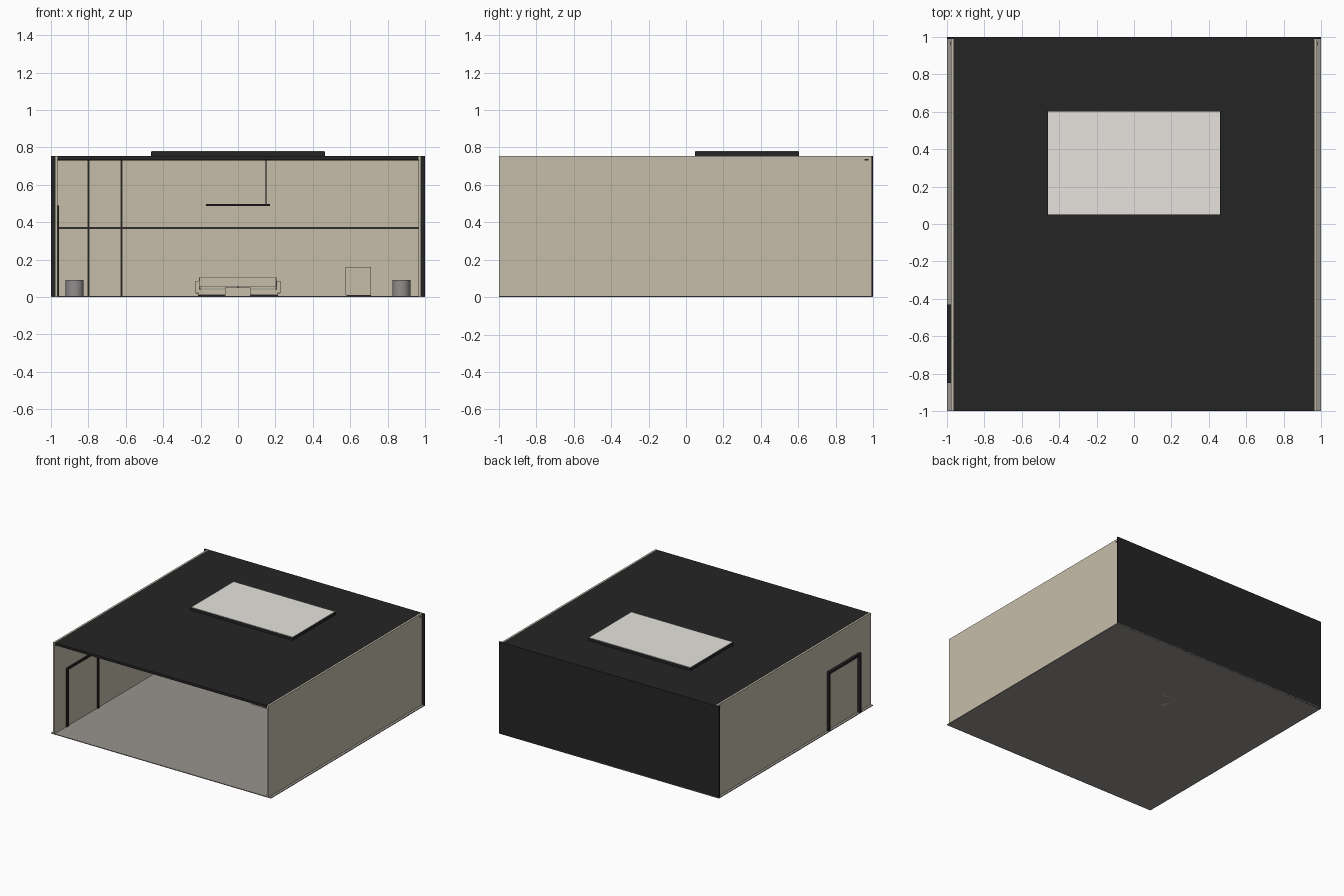
import bpy, bmesh, math

if "Cube" in bpy.data.objects:
    bpy.data.objects.remove(bpy.data.objects["Cube"])


def material(name, r, g, b):
    m = bpy.data.materials.new(name)
    lin = [((c / 255 + 0.055) / 1.055) ** 2.4 for c in (r, g, b)]
    m.diffuse_color = (*lin, 1)
    m.use_nodes = True
    m.node_tree.nodes["Principled BSDF"].inputs["Base Color"].default_value = m.diffuse_color
    return m


BEIGE = material("beige plaster", 198, 190, 171)
DARK = material("charcoal", 37, 37, 37)
FLOOR = material("warm grey stone", 152, 148, 141)
GLASS = material("pale glass", 232, 229, 223)
GREY = material("planter grey", 146, 143, 142)


def box(name, x, y, z, mat, bevel=0):
    """Box from (min, max) pairs on each axis."""
    bm = bmesh.new()
    bmesh.ops.create_cube(bm, size=1)
    for v in bm.verts:
        for i, (lo, hi) in enumerate((x, y, z)):
            v.co[i] = lo + (v.co[i] + 0.5) * (hi - lo)
    me = bpy.data.meshes.new(name)
    bm.to_mesh(me)
    bm.free()
    me.materials.append(mat)
    ob = bpy.data.objects.new(name, me)
    bpy.context.collection.objects.link(ob)
    if bevel:
        mod = ob.modifiers.new("soft edge", "BEVEL")
        mod.width, mod.segments = bevel, 2
    return ob


def cylinder(name, x, y, z, r, mat):
    bpy.ops.mesh.primitive_cylinder_add(vertices=32, radius=r, depth=z[1] - z[0],
                                        location=(x, y, sum(z) / 2))
    ob = bpy.context.object
    ob.name = name
    ob.data.materials.append(mat)
    bpy.ops.object.shade_smooth_by_angle(angle=math.radians(35))
    return ob


# Shell: floor slab, dark back wall, side walls set in from the floor edge, roof
H = 0.755
box("floor", (-1, 1), (-1, 1), (0, 0.006), FLOOR)
box("back_wall", (-1, 1), (0.99, 1), (0, H), DARK)
for name, s in (("left_wall", -1), ("right_wall", 1)):
    box(name, sorted((s * 0.966, s * 0.979)), (-1, 0.99), (0.006, H), BEIGE)
box("roof", (-0.966, 0.966), (-1, 0.99), (0.735, H), DARK)

# Back wall cladding panels with dark joints
for i, (x0, x1) in enumerate(((-0.966, -0.802), (-0.797, -0.626), (-0.621, 0.966))):
    for j, (z0, z1) in enumerate(((0.006, 0.367), (0.373, 0.735))):
        box(f"cladding_panel_{i}_{j}", (x0, x1), (0.975, 0.99), (z0, z1), BEIGE)
box("ceiling_track", (-0.982, 0.982), (0.955, 0.975), (0.731, 0.739), DARK)

# Skylight on the roof
box("skylight_curb", (-0.464, 0.464), (0.048, 0.605), (H, 0.777), DARK)
box("skylight_pane", (-0.461, 0.461), (0.051, 0.602), (0.777, 0.781), GLASS)

# Door frame through the left wall
for name, y, z in (("door_jamb_near", (-0.85, -0.83), (0.006, 0.487)),
                   ("door_jamb_far", (-0.45, -0.43), (0.006, 0.487)),
                   ("door_head", (-0.85, -0.43), (0.47, 0.49))):
    box(name, (-1, -0.957), y, z, DARK)

# Sofa against the back
box("sofa_plinth", (-0.215, 0.215), (0.6, 0.74), (0.0, 0.012), DARK)
box("sofa_base", (-0.21, 0.21), (0.56, 0.78), (0.012, 0.04), BEIGE)
for name, x in (("sofa_cushion_left", (-0.205, -0.001)), ("sofa_cushion_right", (0.001, 0.205))):
    box(name, x, (0.56, 0.74), (0.04, 0.06), BEIGE, 0.005)
box("sofa_back", (-0.208, 0.205), (0.73, 0.78), (0.035, 0.107), BEIGE, 0.004)
for name, x in (("sofa_arm_left", (-0.228, -0.205)), ("sofa_arm_right", (0.205, 0.228))):
    box(name, x, (0.56, 0.78), (0.02, 0.087), BEIGE, 0.004)

# Coffee table
box("coffee_table", (-0.07, 0.067), (0.27, 0.41), (0, 0.05), BEIGE)

# Side console
box("console", (0.575, 0.712), (-0.17, 0.18), (0.012, 0.16), BEIGE)
box("console_plinth", (0.58, 0.712), (-0.168, 0.178), (0, 0.012), DARK)

# Round planters either side
for name, x in (("planter_left", -0.873), ("planter_right", 0.873)):
    cylinder(name, x, 0.82, (0.006, 0.09), 0.048, GREY)

# Pendant light
box("pendant_bar", (-0.17, 0.17), (0.33, 0.35), (0.487, 0.497), DARK)
cylinder("pendant_rod", 0.15, 0.34, (0.495, 0.735), 0.003, DARK)
